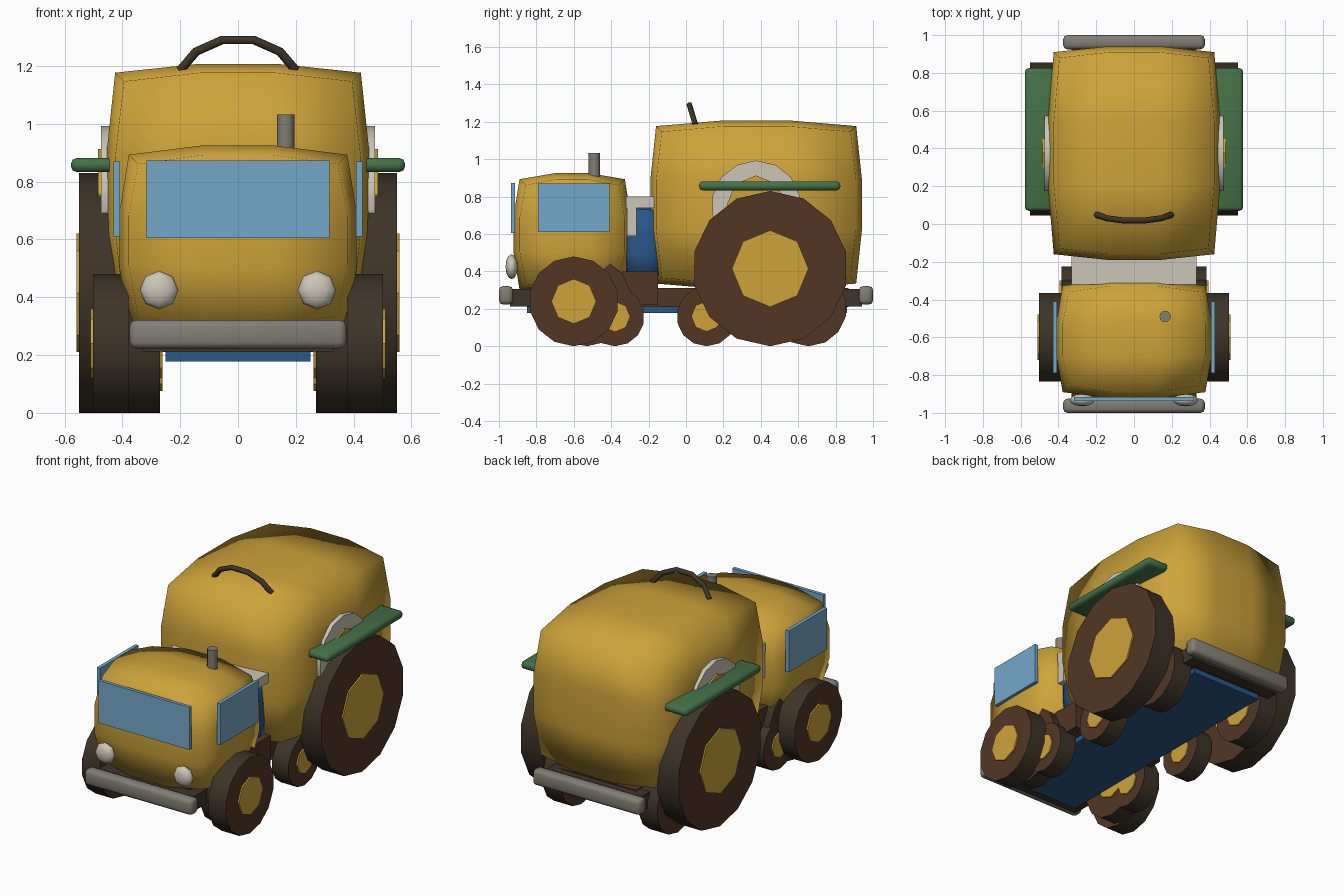
import bpy, bmesh, math
from mathutils import Vector, Matrix

if "Cube" in bpy.data.objects:
    bpy.data.objects.remove(bpy.data.objects["Cube"])


def material(name, r, g, b):
    """Flat colour given as 0-255 display values, stored as linear."""
    col = [((c / 255 + 0.055) / 1.055) ** 2.4 for c in (r, g, b)] + [1]
    m = bpy.data.materials.new(name)
    m.use_nodes = True
    m.diffuse_color = col
    node = next(n for n in m.node_tree.nodes if n.type == 'BSDF_PRINCIPLED')
    node.inputs["Base Color"].default_value = col
    return m


YELLOW = material("ochre yellow", 206, 164, 58)
GLASS = material("window blue", 116, 168, 202)
BLUE = material("deep blue", 40, 88, 136)
GREEN = material("fender green", 68, 114, 72)
BROWN = material("wheel brown", 82, 54, 37)
DARK = material("dark rubber", 62, 52, 40)
GREY = material("bumper grey", 130, 126, 117)
WHITE = material("off white", 204, 198, 184)


def finish(name, bm, mats, angle=30):
    bmesh.ops.recalc_face_normals(bm, faces=bm.faces)
    me = bpy.data.meshes.new(name)
    bm.to_mesh(me)
    bm.free()
    for m in mats:
        me.materials.append(m)
    me.shade_smooth()
    if angle:
        me.set_sharp_from_angle(angle=math.radians(angle))
    ob = bpy.data.objects.new(name, me)
    bpy.context.scene.collection.objects.link(ob)


def box(name, lo, hi, mat, bevel=0):
    lo, hi = Vector(lo), Vector(hi)
    bm = bmesh.new()
    bmesh.ops.create_cube(bm, size=1)
    for v in bm.verts:
        v.co = (lo + hi) / 2 + v.co * (hi - lo)
    if bevel:
        bmesh.ops.bevel(bm, geom=bm.edges[:], offset=bevel, segments=2,
                        profile=0.5, affect='EDGES')
    finish(name, bm, [mat], 60 if bevel else 30)


def puffed_box(name, lo, hi, mat, puff):
    """Box cut in thirds whose faces swell, pulling in edges and corners."""
    lo, hi = Vector(lo), Vector(hi)
    bm = bmesh.new()
    bmesh.ops.create_cube(bm, size=2)
    bmesh.ops.subdivide_edges(bm, edges=bm.edges[:], cuts=2, use_grid_fill=True)
    half = (hi - lo) / 2
    for v in bm.verts:
        p = v.co.copy()
        for i in range(3):
            ends = sum(abs(p[j]) > 0.9 for j in range(3) if j != i)
            v.co[i] = (lo[i] + hi[i]) / 2 + p[i] * (half[i] - puff * ends)
    finish(name, bm, [mat], 0)


def disc(name, x0, x1, y, z, r, sides, mats):
    """Cylinder across the model; second material goes on its rim."""
    bm = bmesh.new()
    bmesh.ops.create_cone(bm, cap_ends=True, segments=sides, radius1=r, radius2=r,
                          depth=abs(x1 - x0))
    bmesh.ops.rotate(bm, verts=bm.verts, matrix=Matrix.Rotation(math.pi / 2, 3, 'Y'))
    # Turn until one corner points straight up
    bm.verts.ensure_lookup_table()
    corner = bm.verts[0].co
    turn = math.pi / 2 - math.atan2(corner.z, corner.y)
    bmesh.ops.rotate(bm, verts=bm.verts, matrix=Matrix.Rotation(turn, 3, 'X'))
    bmesh.ops.translate(bm, verts=bm.verts, vec=((x0 + x1) / 2, y, z))
    bm.normal_update()
    for f in bm.faces:
        if len(mats) > 1 and abs(f.normal.x) < 0.5:
            f.material_index = 1
    finish(name, bm, mats)


def ball(name, centre, size, mat):
    bm = bmesh.new()
    bmesh.ops.create_uvsphere(bm, u_segments=8, v_segments=6, radius=1)
    for v in bm.verts:
        v.co = Vector(centre) + Vector((v.co.x * size[0], v.co.z * size[1], v.co.y * size[2]))
    finish(name, bm, [mat], 0)


# Main bodies
puffed_box("cargo_body", (-0.455, -0.19, 0.305), (0.455, 0.94, 1.207), YELLOW, 0.03)
puffed_box("cab", (-0.41, -0.922, 0.27), (0.41, -0.295, 0.925), YELLOW, 0.032)

# Frame between and below the bodies
box("chassis", (-0.26, -0.85, 0.21), (0.26, 0.87, 0.31), BROWN)
box("coupling_block", (-0.33, -0.34, 0.22), (0.33, -0.15, 0.4), BROWN)
puffed_box("link_block", (-0.3, -0.33, 0.36), (0.3, -0.12, 0.74), BLUE, 0.01)
box("belly_plate", (-0.25, -0.85, 0.177), (0.25, 0.86, 0.212), BLUE)
box("link_cover", (-0.33, -0.32, 0.74), (0.33, -0.15, 0.8), WHITE)
box("link_flange", (-0.33, -0.315, 0.59), (0.33, -0.265, 0.76), WHITE)

# Bumpers, each on a dark mount
for name, d in (("front", -1), ("rear", 1)):
    ys = sorted((d * 0.925, d * 1.0))
    box(name + "_bumper", (-0.375, ys[0], 0.223), (0.375, ys[1], 0.322), GREY, 0.022)
    ys = sorted((d * 0.78, d * 0.94))
    box(name + "_bumper_mount", (-0.33, ys[0], 0.212), (0.33, ys[1], 0.305), DARK)

# Windscreen, exhaust
box("windscreen", (-0.317, -0.936, 0.605), (0.317, -0.915, 0.873), GLASS)
bm = bmesh.new()
bmesh.ops.create_cone(bm, cap_ends=True, segments=12, radius1=0.03, radius2=0.03, depth=0.2,
                      matrix=Matrix.Translation((0.165, -0.49, 0.933)))
finish("exhaust", bm, [GREY], 40)

# Wheels: name, inner x, outer x, y, radius, hub radius
WHEELS = [
    ("front_wheel", 0.378, 0.502, -0.6, 0.24, 0.12),
    ("front_inner_wheel", 0.27, 0.378, -0.53, 0.24, 0.12),
    ("middle_wheel", 0.27, 0.385, -0.38, 0.158, 0.082),
    ("carrier_wheel", 0.27, 0.385, 0.11, 0.16, 0.082),
    ("rear_inner_wheel", 0.27, 0.4, 0.655, 0.205, 0.11),
    ("rear_wheel", 0.4, 0.55, 0.45, 0.415, 0.205),
]

for side, s in (("left", 1), ("right", -1)):
    for name, a, b, y, r, hub in WHEELS:
        disc(f"{side}_{name}", s * a, s * b, y, r, r, 14, [BROWN, DARK])
        disc(f"{side}_{name}_hub", s * (a - 0.008), s * (b + 0.009), y, r, hub, 8, [YELLOW])

    # Spare wheel on the cargo side
    disc(side + "_spare_wheel", s * 0.42, s * 0.474, 0.375, 0.755, 0.238, 14, [WHITE])
    disc(side + "_spare_hub", s * 0.42, s * 0.484, 0.375, 0.755, 0.158, 8, [YELLOW])

    # Fender, side window and headlight
    xs = sorted((s * 0.4, s * 0.578))
    box(side + "_fender", (xs[0], 0.07, 0.833), (xs[1], 0.825, 0.882), GREEN, 0.02)
    xs = sorted((s * 0.408, s * 0.43))
    box(side + "_window", (xs[0], -0.79, 0.61), (xs[1], -0.41, 0.87), GLASS)
    ball(side + "_headlight", (s * 0.273, -0.932, 0.425), (0.067, 0.033, 0.067), WHITE)

# Roof handle, a bent tube leaning forward
cu = bpy.data.curves.new("roof_handle", 'CURVE')
cu.dimensions = '3D'
cu.bevel_depth = 0.016
cu.bevel_resolution = 1
cu.use_fill_caps = True
path = cu.splines.new('POLY')
arc = [(0.2, 1.185), (0.145, 1.25), (0.055, 1.29)]
points = [(-x, z) for x, z in arc] + [(x, z) for x, z in reversed(arc)]
path.points.add(len(points) - 1)
for p, (x, z) in zip(path.points, points):
    p.co = (x, 0.05 - (z - 1.185) * 0.3, z, 1)
cu.materials.append(DARK)
bpy.context.scene.collection.objects.link(bpy.data.objects.new("roof_handle", cu))
